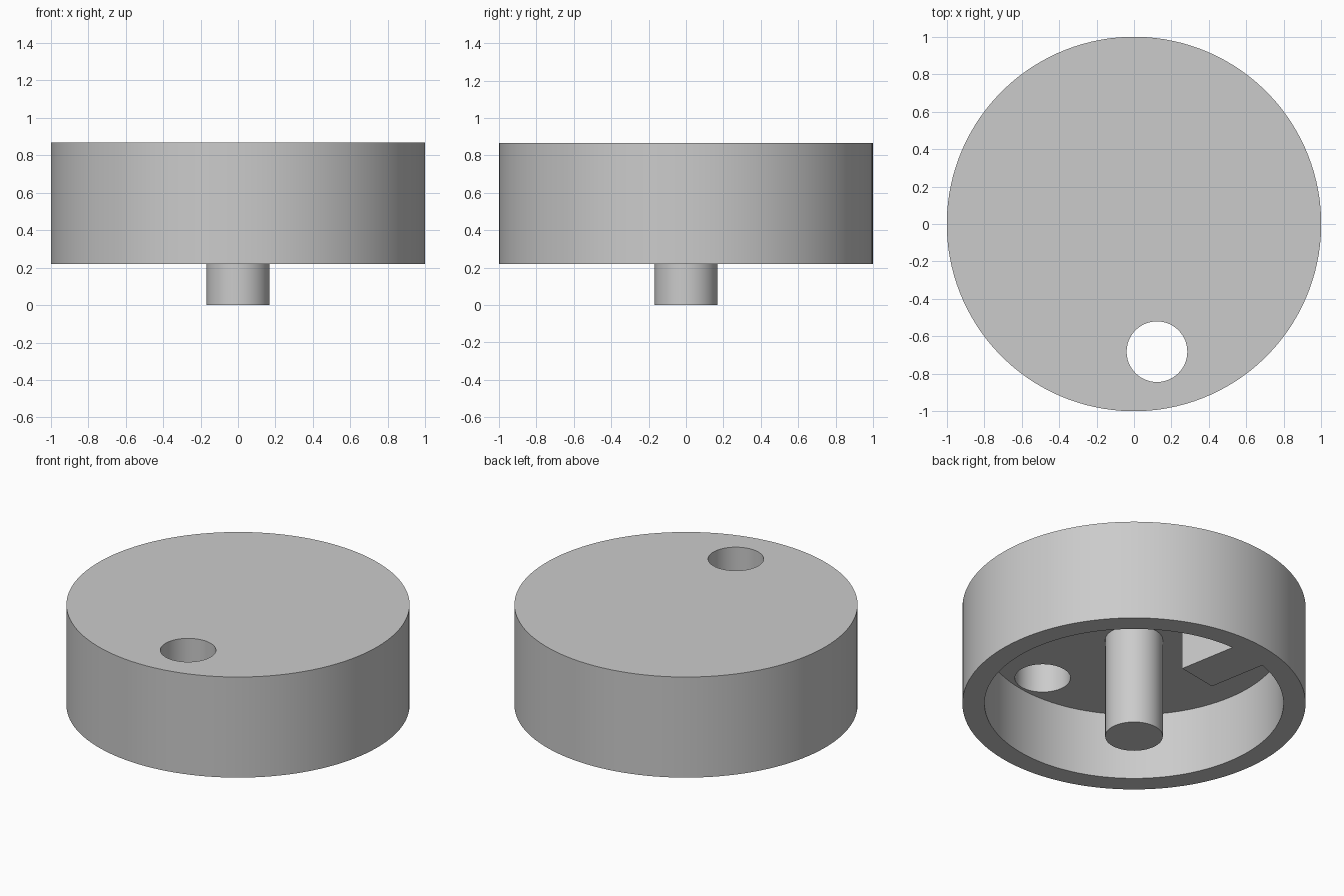
import bpy
import math
from mathutils import Matrix

cube = bpy.data.objects.get("Cube")
if cube:
    bpy.data.objects.remove(cube, do_unlink=True)

# Main dimensions
TOP, RIM, CEILING = 0.867, 0.22, 0.648
TURN = math.radians(10.2)
SPIN = Matrix.Rotation(TURN, 4, "Z")

grey = bpy.data.materials.new("light_grey")
grey.use_nodes = True
grey.diffuse_color = (0.6, 0.6, 0.6, 1)
grey.node_tree.nodes["Principled BSDF"].inputs["Base Color"].default_value = (0.6, 0.6, 0.6, 1)


def cylinder(name, radius, low, high, y=0, sides=128):
    """Upright cylinder, placed along the turned y axis."""
    bpy.ops.mesh.primitive_cylinder_add(vertices=sides, radius=radius, depth=high - low)
    obj = bpy.context.object
    obj.name = name
    obj.data.transform(SPIN @ Matrix.Translation((0, y, (low + high) / 2)))
    obj.data.materials.append(grey)
    return obj


def box(name, width, y0, y1, low, high):
    """Box centred across the turned y axis."""
    bpy.ops.mesh.primitive_cube_add(size=1)
    obj = bpy.context.object
    obj.name = name
    size = Matrix.Diagonal((width, y1 - y0, high - low, 1))
    obj.data.transform(SPIN @ Matrix.Translation((0, (y0 + y1) / 2, (low + high) / 2)) @ size)
    obj.data.materials.append(grey)
    return obj


def combine(target, other, operation):
    """Apply a boolean and remove the helper."""
    other.hide_render = True
    mod = target.modifiers.new(operation.title(), "BOOLEAN")
    mod.operation = operation
    mod.solver = "EXACT"
    mod.object = other
    bpy.ops.object.select_all(action="DESELECT")
    target.select_set(True)
    bpy.context.view_layer.objects.active = target
    bpy.ops.object.modifier_apply(modifier=mod.name)
    bpy.data.objects.remove(other, do_unlink=True)


def smooth(obj):
    bpy.ops.object.select_all(action="DESELECT")
    obj.select_set(True)
    bpy.context.view_layer.objects.active = obj
    bpy.ops.object.shade_smooth_by_angle(angle=math.radians(30))


# Hollow round body: the recess keeps a rectangular lug on the back wall
body = cylinder("knob_body", 1.0, RIM, TOP)
recess = cylinder("recess_cutter", 0.871, RIM - 0.1, CEILING)
lug = box("lug_cutter", 0.27, 0.478, 1.1, RIM - 0.2, CEILING + 0.1)
combine(recess, lug, "DIFFERENCE")
combine(body, recess, "DIFFERENCE")

# Finger hole through the top plate
hole = cylinder("finger_hole_cutter", 0.162, CEILING - 0.1, TOP + 0.1, y=-0.693, sides=64)
combine(body, hole, "DIFFERENCE")
smooth(body)

# Central post, sunk slightly into the top plate
post = cylinder("center_post", 0.168, 0, CEILING + 0.02, sides=64)
smooth(post)
